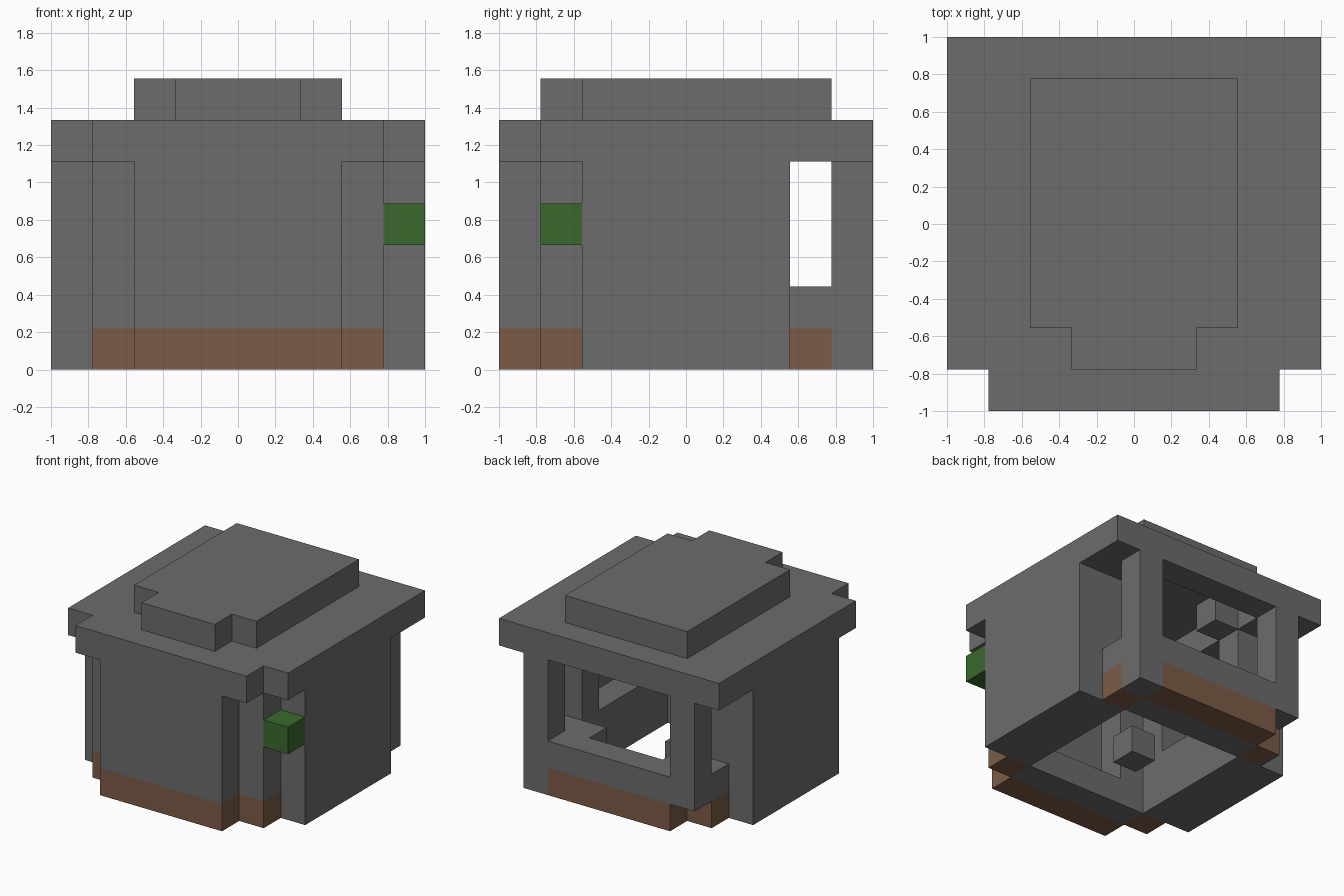
import bpy, bmesh
from mathutils import Vector

cube = bpy.data.objects.get("Cube")
if cube:
    bpy.data.objects.remove(cube, do_unlink=True)

UNIT = 2 / 9
CENTRE = 4.5


def material(name, colour):
    mat = bpy.data.materials.new(name)
    mat.use_nodes = True
    rgba = (*colour, 1)
    mat.diffuse_color = rgba
    mat.node_tree.nodes["Principled BSDF"].inputs["Base Color"].default_value = rgba
    return mat


stone = material("stone grey", (0.15, 0.15, 0.15))
wood = material("wood brown", (0.2, 0.105, 0.061))
leaf = material("leaf green", (0.042, 0.141, 0.026))

blocks = {}  # grid cell -> part name


def cells(xs, ys, zs):
    """All cells in inclusive ranges; a single number means one layer."""
    spans = [(s, s) if isinstance(s, int) else s for s in (xs, ys, zs)]
    rx, ry, rz = [range(a, b + 1) for a, b in spans]
    return [(x, y, z) for x in rx for y in ry for z in rz]


def fill(part, xs, ys, zs):
    for c in cells(xs, ys, zs):
        blocks[c] = part


def carve(xs, ys, zs):
    for c in cells(xs, ys, zs):
        blocks.pop(c, None)


def fill_pair(part, x, ys, zs):
    """Fill a column and its mirror image across the middle."""
    fill(part, x, ys, zs)
    fill(part, 8 - x, ys, zs)


# Floor ring and low inner walls with a square opening
fill("floor_ring", (1, 7), (1, 7), 0)
fill("low_wall", (1, 7), (1, 7), 1)
carve((2, 6), (2, 6), (0, 1))
carve((3, 5), 1, 1)
carve((3, 5), 7, 1)

# Outer walls
fill_pair("side_walls", 0, (2, 6), (0, 4))
fill("front_wall", (2, 6), 0, (1, 4))
fill_pair("front_wall", 1, 1, (1, 4))
fill_pair("front_wall", 2, 1, (1, 4))

# Inner posts beside the side alcoves
for y in (2, 6):
    fill_pair("inner_posts", 1, y, (2, 4))

# Back wall with a wide window
fill("back_wall", (1, 7), 8, (1, 4))
fill("back_wall", 7, 8, 0)
carve((2, 6), 8, (2, 4))

# Wooden footing
fill("footing", (2, 6), 0, 0)
fill("footing", (2, 6), 8, 0)
for y in (1, 7):
    fill_pair("footing", 1, y, 0)

# Roof slab, hollow beneath the cap
fill("roof", (0, 8), (1, 8), 5)
fill("roof", (1, 7), 0, 5)
carve((3, 5), (1, 7), 5)
for x in (2, 6):
    carve(x, (3, 5), 5)
    carve(x, 7, 5)

# Raised cap
fill("roof_cap", (2, 6), (2, 7), 6)
fill("roof_cap", (3, 5), 1, 6)

# Centre block and corner lantern
fill("centre_block", 4, 4, 0)
fill("lantern", 8, 1, 3)


def build(part, mat):
    """Skin the exposed sides of a part's blocks and merge flat areas."""
    bm = bmesh.new()
    for cell, owner in blocks.items():
        if owner != part:
            continue
        mid = Vector(cell) + Vector((0.5, 0.5, 0.5))
        for axis in range(3):
            for sign in (-1, 1):
                n = Vector((0, 0, 0))
                n[axis] = sign
                if tuple(int(a + b) for a, b in zip(cell, n)) in blocks:
                    continue
                u = Vector((0, 0, 0))
                u[(axis + 1) % 3] = 1
                v = n.cross(u)
                corners = [mid + (n + s * u + t * v) / 2
                           for s, t in ((-1, -1), (1, -1), (1, 1), (-1, 1))]
                bm.faces.new([bm.verts.new((p - Vector((CENTRE, CENTRE, 0))) * UNIT)
                              for p in corners])
    bmesh.ops.remove_doubles(bm, verts=bm.verts, dist=0.001)
    bmesh.ops.dissolve_limit(bm, angle_limit=0.01, verts=bm.verts, edges=bm.edges)
    mesh = bpy.data.meshes.new(part)
    bm.to_mesh(mesh)
    bm.free()
    mesh.materials.append(mat)
    bpy.context.collection.objects.link(bpy.data.objects.new(part, mesh))


special = {"footing": wood, "lantern": leaf}
for part in sorted(set(blocks.values())):
    build(part, special.get(part, stone))
